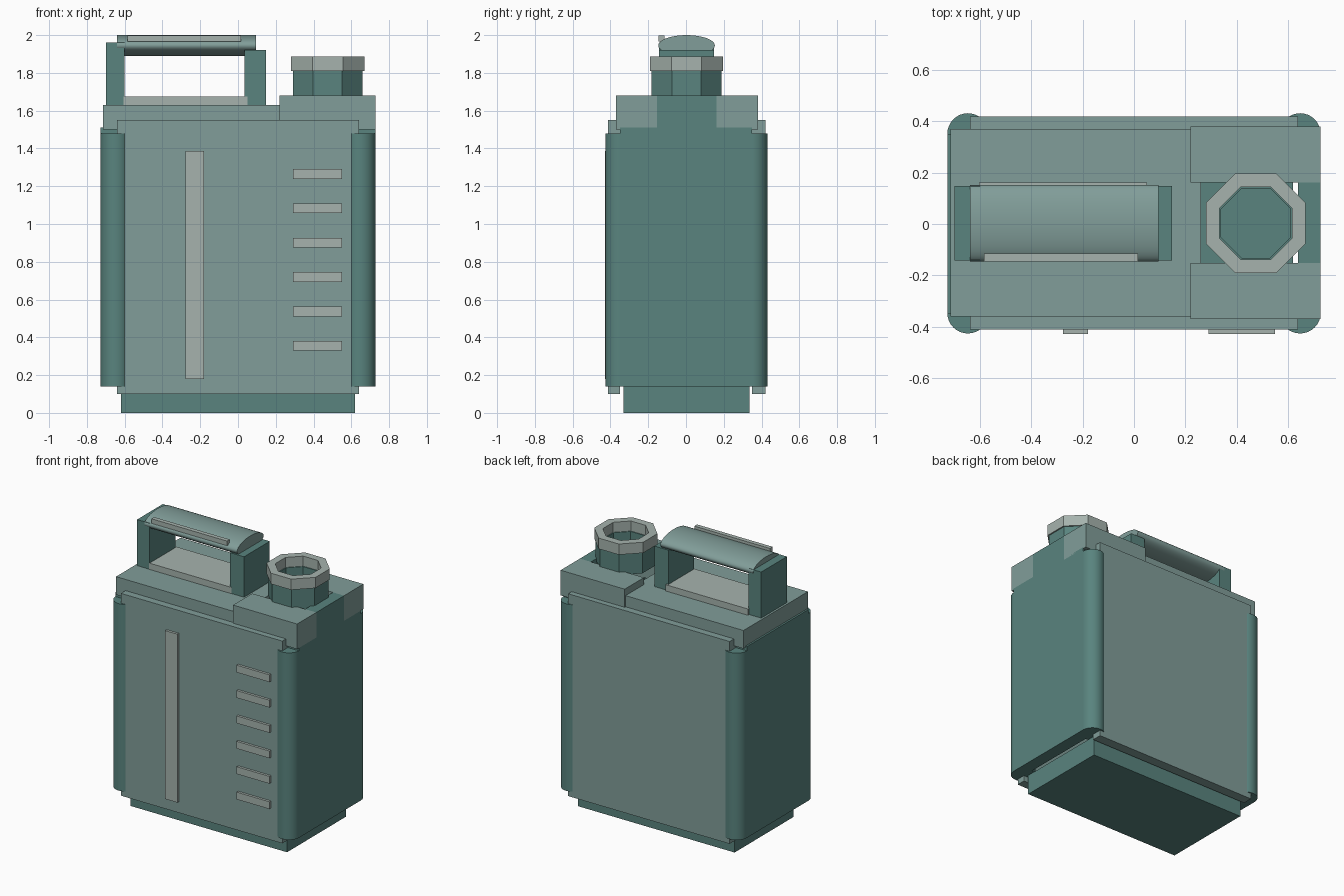
import bpy, bmesh, math

if "Cube" in bpy.data.objects:
    bpy.data.objects.remove(bpy.data.objects["Cube"])


def material(name, rgb):
    m = bpy.data.materials.new(name)
    m.diffuse_color = (*rgb, 1)
    m.use_nodes = True
    m.node_tree.nodes["Principled BSDF"].inputs["Base Color"].default_value = m.diffuse_color
    return m


TEAL = material("teal", (0.10, 0.23, 0.21))
SAGE = material("sage", (0.22, 0.34, 0.32))
PALE = material("pale", (0.38, 0.45, 0.42))


def finish(name, bm, mat):
    bmesh.ops.recalc_face_normals(bm, faces=bm.faces)
    me = bpy.data.meshes.new(name)
    bm.to_mesh(me)
    bm.free()
    ob = bpy.data.objects.new(name, me)
    me.materials.append(mat)
    bpy.context.collection.objects.link(ob)
    return ob


def box(name, x, y, z, mat, open_top=False):
    """Box from (min, max) ranges."""
    bm = bmesh.new()
    bmesh.ops.create_cube(bm, size=1)
    for v in bm.verts:
        v.co = [r[0] + (c + 0.5) * (r[1] - r[0]) for r, c in zip((x, y, z), v.co)]
    ob = finish(name, bm, mat)
    if open_top:
        bm = bmesh.new()
        bm.from_mesh(ob.data)
        top = [f for f in bm.faces if f.normal.z > 0.9]
        bmesh.ops.delete(bm, geom=top, context='FACES')
        bm.to_mesh(ob.data)
        bm.free()
    return ob


def smooth(ob):
    bpy.ops.object.select_all(action='DESELECT')
    ob.select_set(True)
    bpy.context.view_layer.objects.active = ob
    bpy.ops.object.shade_smooth_by_angle(angle=math.radians(35))


def cylinder(name, loc, radius, depth, mat, rot=(0, 0, 0), scale=(1, 1, 1)):
    bpy.ops.mesh.primitive_cylinder_add(vertices=32, radius=radius, depth=depth,
                                        location=loc, rotation=rot)
    ob = bpy.context.object
    ob.name, ob.scale = name, scale
    ob.data.materials.append(mat)
    smooth(ob)
    return ob


def octagon_tube(name, centre, outer, inner, z0, z1, mat):
    """Open ring; radii are measured to the flats."""
    bm = bmesh.new()
    k = 1 / math.cos(math.pi / 8)
    rings = []
    for r, z in ((outer, z0), (outer, z1), (inner, z1), (inner, z0)):
        rings.append([bm.verts.new((centre[0] + r * k * math.cos((i + 0.5) * math.pi / 4),
                                    centre[1] + r * k * math.sin((i + 0.5) * math.pi / 4), z))
                      for i in range(8)])
    for a, b in zip(rings, rings[1:] + rings[:1]):
        for i in range(8):
            j = (i + 1) % 8
            bm.faces.new((a[i], a[j], b[j], b[i]))
    return finish(name, bm, mat)


# Foot tray, open inside the hollow can
box("base", (-0.62, 0.62), (-0.33, 0.335), (0, 0.14), TEAL, open_top=True)

# Front and back walls
box("front_panel", (-0.64, 0.64), (-0.412, -0.35), (0.10, 1.55), SAGE)
box("back_panel", (-0.64, 0.64), (0.35, 0.42), (0.10, 1.55), SAGE)

# Side walls and rounded corner posts
for side, s in (("left", -1), ("right", 1)):
    box(side + "_panel", sorted((s * 0.64, s * 0.728)), (-0.35, 0.35), (0.14, 1.51), TEAL)
    for end, y in (("front", -0.347), ("back", 0.352)):
        cylinder(f"{side}_{end}_corner", (s * 0.648, y, 0.81), 0.08, 1.34, TEAL)

# Lid, raised shoulders either side of the filler slot, slot end wall
box("lid", (-0.715, 0.262), (-0.36, 0.37), (1.50, 1.63), SAGE)
box("front_shoulder", (0.22, 0.728), (-0.37, -0.153), (1.50, 1.68), SAGE)
box("back_shoulder", (0.22, 0.728), (0.162, 0.38), (1.50, 1.68), SAGE)
box("slot_end_wall", (0.64, 0.728), (-0.153, 0.162), (1.51, 1.68), TEAL)

# Filler neck and collar
octagon_tube("filler_neck", (0.475, 0.003), 0.185, 0.135, 1.66, 1.815, TEAL)
octagon_tube("filler_collar", (0.475, 0.003), 0.194, 0.141, 1.81, 1.887, PALE)

# Handle
box("handle_pad", (-0.605, 0.05), (-0.145, 0.162), (1.62, 1.675), PALE)
box("handle_left_post", (-0.70, -0.60), (-0.143, 0.148), (1.62, 1.96), TEAL)
box("handle_right_post", (0.035, 0.148), (-0.143, 0.148), (1.62, 1.92), TEAL)
cylinder("handle_grip", (-0.272, 0.003, 1.945), 1, 0.735, SAGE,
         rot=(0, math.pi / 2, 0), scale=(0.055, 0.15, 1))
box("grip_strip", (-0.585, 0.015), (-0.146, -0.115), (1.965, 1.998), PALE)

# Sight strip and level marks
box("sight_strip", (-0.277, -0.18), (-0.43, -0.40), (0.18, 1.387), PALE)
for i in range(6):
    z = 0.355 + i * 0.182
    box(f"level_mark_{i + 1}", (0.29, 0.55), (-0.43, -0.40), (z - 0.026, z + 0.026), PALE)
